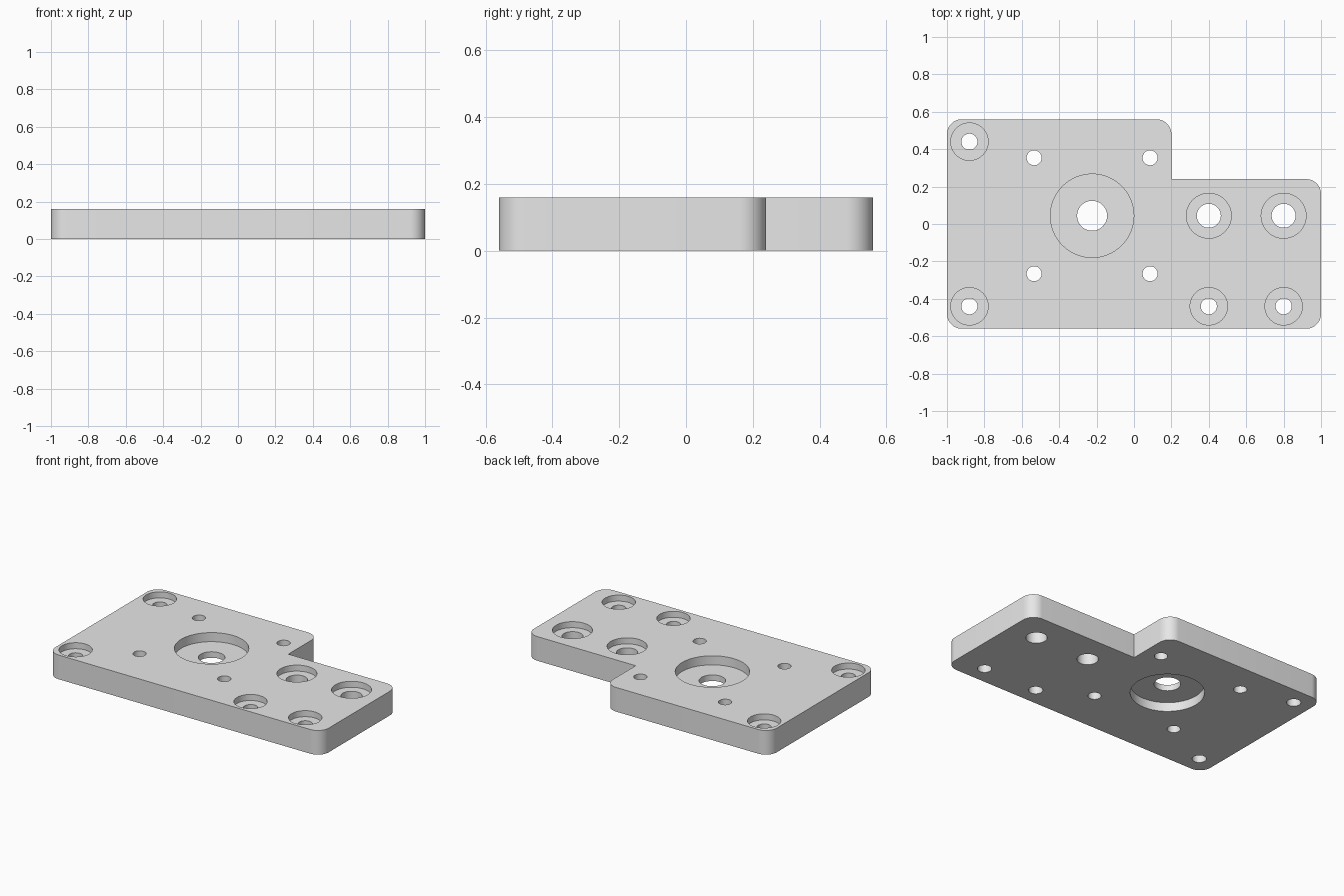
import bpy
import bmesh
from math import cos, sin, pi, radians
from mathutils import Matrix

cube = bpy.data.objects.get("Cube")
if cube:
    bpy.data.objects.remove(cube, do_unlink=True)

THICK = 0.16
CORNER = 0.08
OVER = 0.05          # how far cutters reach past the plate
SEGMENTS = 64

metal = bpy.data.materials.new("light_grey_metal")
metal.use_nodes = True
grey = (0.8, 0.8, 0.8, 1)
metal.diffuse_color = grey
metal.node_tree.nodes["Principled BSDF"].inputs["Base Color"].default_value = grey


def finish(bm, name):
    bmesh.ops.recalc_face_normals(bm, faces=bm.faces)
    mesh = bpy.data.meshes.new(name)
    bm.to_mesh(mesh)
    bm.free()
    mesh.materials.append(metal)
    obj = bpy.data.objects.new(name, mesh)
    bpy.context.collection.objects.link(obj)
    return obj


def add_lathe(bm, x, y, profile):
    """Closed turned solid from (radius, z) steps, bottom to top."""
    rings = []
    for r, z in profile:
        angles = [2 * pi * i / SEGMENTS for i in range(SEGMENTS)]
        rings.append([bm.verts.new((x + r * cos(a), y + r * sin(a), z)) for a in angles])
    for low, high in zip(rings, rings[1:]):
        for i in range(SEGMENTS):
            j = (i + 1) % SEGMENTS
            bm.faces.new((low[i], low[j], high[j], high[i]))
    bm.faces.new(rings[0][::-1])
    bm.faces.new(rings[-1])


def counterbore(hole, bore, depth):
    floor = THICK - depth
    return [(hole, -OVER), (hole, floor), (bore, floor), (bore, THICK + OVER)]


# Plate: L-shaped outline, outer corners rounded, inner notch corner sharp
notch = (0.2, 0.24)
outline = [(-1, -0.56), (1, -0.56), (1, 0.24), notch, (0.2, 0.56), (-1, 0.56)]
bm = bmesh.new()
base = bm.faces.new([bm.verts.new((x, y, 0)) for x, y in outline])
extruded = bmesh.ops.extrude_face_region(bm, geom=[base])["geom"]
top = [v for v in extruded if isinstance(v, bmesh.types.BMVert)]
bmesh.ops.translate(bm, verts=top, vec=(0, 0, THICK))


def is_rounded(edge):
    a, b = (v.co for v in edge.verts)
    at_notch = abs(a.x - notch[0]) + abs(a.y - notch[1]) < 0.01
    return abs(a.z - b.z) > 0.1 and not at_notch


bmesh.ops.bevel(bm, geom=[e for e in bm.edges if is_rounded(e)], offset=CORNER,
                segments=12, profile=0.5, affect='EDGES')
plate = finish(bm, "mounting_plate")

# Hole cutters
bm = bmesh.new()
mx, my = -0.224, 0.044

# Shaft hole recessed from both faces
shaft, recess, depth = 0.08, 0.223, 0.06
add_lathe(bm, mx, my, [(recess, -OVER), (recess, depth), (shaft, depth)]
          + counterbore(shaft, recess, depth)[1:])

# Plain screw holes around the shaft
for sx in (-1, 1):
    for sy in (-1, 1):
        add_lathe(bm, mx + sx * 0.31, my + sy * 0.31, [(0.04, -OVER), (0.04, THICK + OVER)])

# Counterbored bolt holes
for x, y in ((-0.88, 0.44), (-0.88, -0.44), (0.4, -0.44), (0.8, -0.44)):
    add_lathe(bm, x, y, counterbore(0.043, 0.1, 0.04))
for x in (0.4, 0.8):
    add_lathe(bm, x, my, counterbore(0.064, 0.12, 0.04))
cutter = finish(bm, "hole_cutter")
cutter.hide_render = True

# Cut the holes and shade
cut = plate.modifiers.new("holes", 'BOOLEAN')
cut.operation = 'DIFFERENCE'
cut.solver = 'EXACT'
cut.object = cutter
bpy.ops.object.select_all(action='DESELECT')
plate.select_set(True)
bpy.context.view_layer.objects.active = plate
bpy.ops.object.modifier_apply(modifier=cut.name)
bpy.data.objects.remove(cutter, do_unlink=True)
bpy.ops.object.shade_smooth_by_angle(angle=radians(30))
